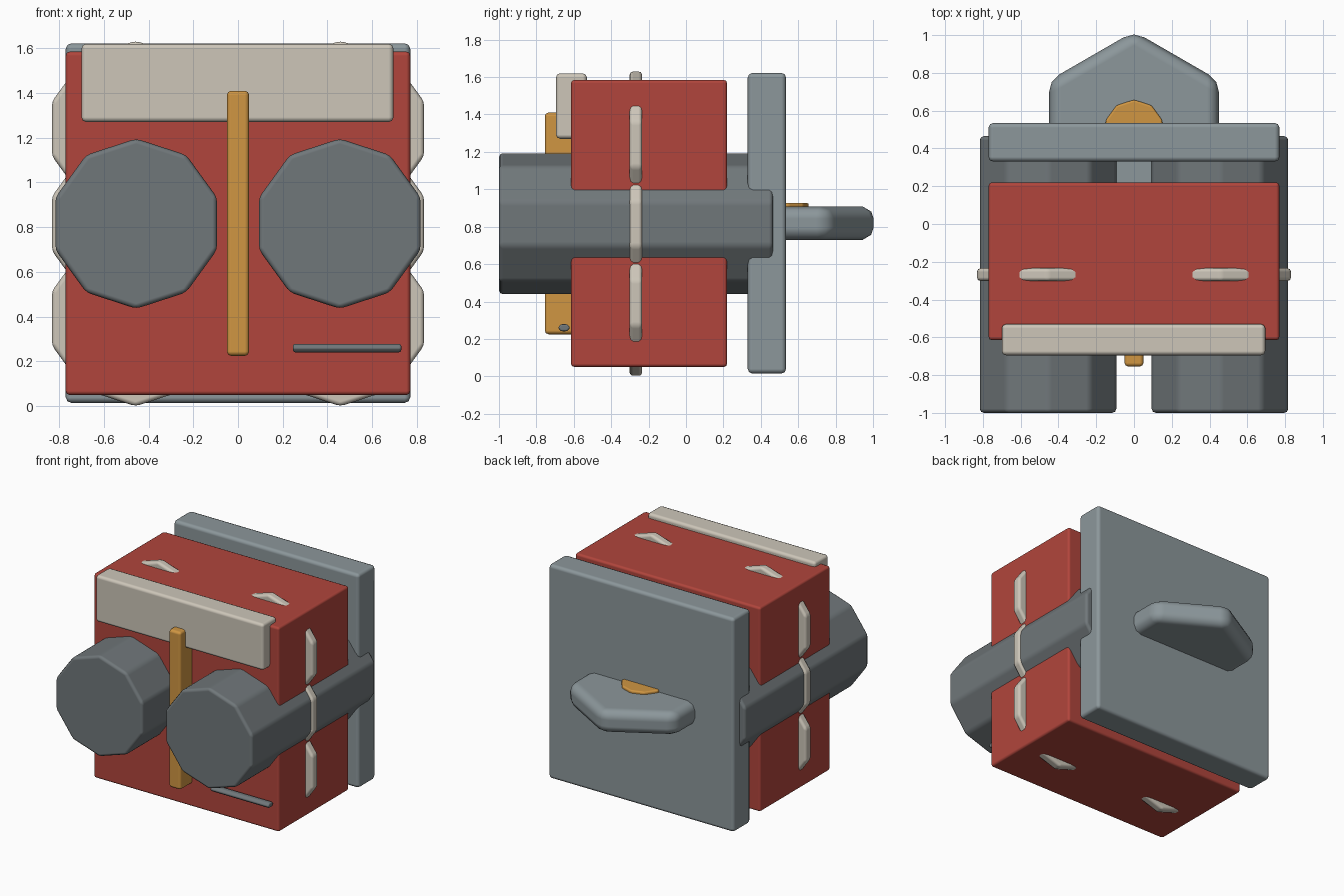
import bpy, bmesh, math
from mathutils import Vector

if "Cube" in bpy.data.objects:
    bpy.data.objects.remove(bpy.data.objects["Cube"])


def material(name, rgb):
    m = bpy.data.materials.new(name)
    m.diffuse_color = (*rgb, 1)
    m.use_nodes = True
    m.node_tree.nodes["Principled BSDF"].inputs["Base Color"].default_value = m.diffuse_color
    return m


RED = material("red", (0.44, 0.060, 0.045))
DARK = material("dark grey", (0.162, 0.185, 0.195))
LIGHT = material("light grey", (0.262, 0.310, 0.328))
CREAM = material("cream", (0.61, 0.565, 0.485))
ORANGE = material("orange", (0.63, 0.305, 0.055))


def finish(name, bm, mat, bevel):
    bmesh.ops.recalc_face_normals(bm, faces=bm.faces)
    me = bpy.data.meshes.new(name)
    bm.to_mesh(me)
    bm.free()
    me.materials.append(mat)
    ob = bpy.data.objects.new(name, me)
    bpy.context.collection.objects.link(ob)
    bpy.ops.object.select_all(action='DESELECT')
    ob.select_set(True)
    bpy.context.view_layer.objects.active = ob
    bpy.ops.object.shade_smooth_by_angle(angle=math.radians(30))
    if bevel:
        mod = ob.modifiers.new("rounded edges", 'BEVEL')
        mod.width, mod.segments = bevel, 2
        mod.limit_method = 'ANGLE'
        mod.harden_normals = True
    return ob


def box(name, lo, hi, mat, bevel=0.018):
    bm = bmesh.new()
    bmesh.ops.create_cube(bm, size=1)
    for v in bm.verts:
        v.co = Vector([(a + b) / 2 + c * (b - a) for a, b, c in zip(lo, hi, v.co)])
    return finish(name, bm, mat, bevel)


def prism(name, axis, centre, ru, rv, start, end, sides, mat, bevel, phase=90):
    """Regular prism along an axis; centre, ru and rv lie on the other two axes."""
    bm = bmesh.new()
    ends = []
    for d in (start, end):
        ring = []
        for i in range(sides):
            a = math.radians(phase) + math.tau * i / sides
            p = [centre[0] + ru * math.cos(a), centre[1] + rv * math.sin(a)]
            p.insert(axis, d)
            ring.append(bm.verts.new(p))
        bm.faces.new(ring)
        ends.append(ring)
    for i in range(sides):
        j = (i + 1) % sides
        bm.faces.new((ends[0][i], ends[0][j], ends[1][j], ends[1][i]))
    return finish(name, bm, mat, bevel)


# Main block and back plate
box("main_block", (-0.77, -0.615, 0.05), (0.77, 0.22, 1.585), RED)
box("back_plate", (-0.77, 0.33, 0.015), (0.77, 0.535, 1.622), LIGHT, 0.025)

# Front trim
box("top_panel", (-0.7, -0.695, 1.27), (0.695, -0.53, 1.62), CREAM, 0.022)
box("centre_bar", (-0.05, -0.755, 0.225), (0.05, -0.59, 1.41), ORANGE, 0.02)
prism("slot_rod", 0, (-0.652, 0.26), 0.034, 0.022, 0.245, 0.73, 6, DARK, 0.01, 0)

# Twin barrels, with three thin discs on each side
for side, s in (("left", -1), ("right", 1)):
    prism(side + "_barrel", 1, (s * 0.455, 0.816), 0.38, 0.38, -1.0, 0.465, 10, DARK, 0.022)
    for level, z in (("lower", 0.393), ("middle", 0.816), ("upper", 1.24)):
        prism(f"{side}_{level}_disc", 1, (s * 0.458, z), 0.393, 0.393,
              -0.302, -0.234, 10, CREAM, 0.02)

# Six-sided tank through the back plate, with its cap
prism("rear_tank", 2, (0, 0.5), 0.52, 0.52, 0.73, 0.908, 6, LIGHT, 0.065)
prism("tank_cap", 2, (0, 0.5), 0.158, 0.158, 0.86, 0.928, 10, ORANGE, 0.012)
